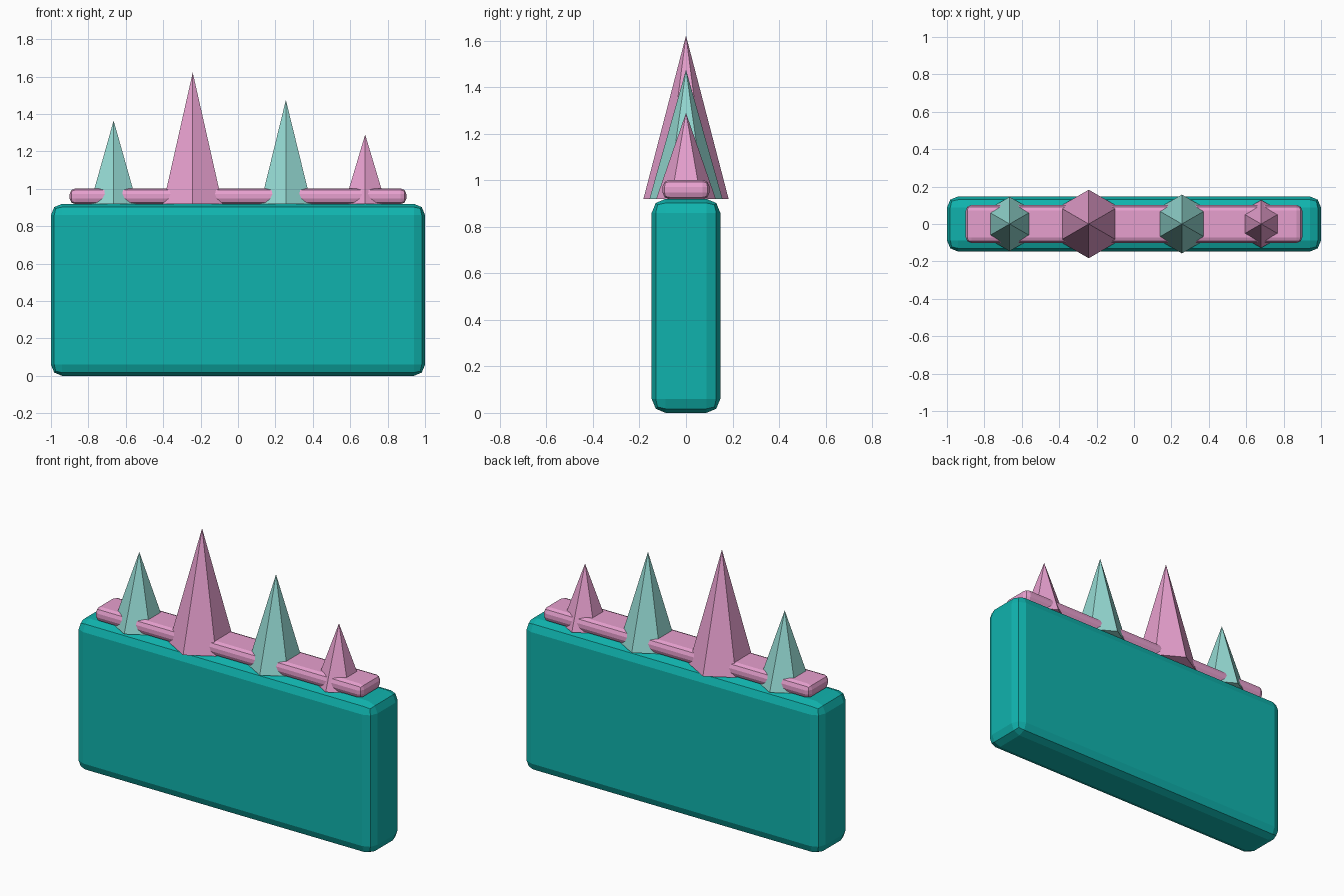
import bpy
import math

if "Cube" in bpy.data.objects:
    bpy.data.objects.remove(bpy.data.objects["Cube"])


def material(name, rgb):
    mat = bpy.data.materials.new(name)
    mat.diffuse_color = (*rgb, 1.0)
    mat.use_nodes = True
    mat.node_tree.nodes["Principled BSDF"].inputs["Base Color"].default_value = mat.diffuse_color
    return mat


teal = material("teal", (0.005, 0.45, 0.42))
mint = material("mint", (0.30, 0.70, 0.65))
pink = material("pink", (0.80, 0.35, 0.62))


def bevelled_box(name, width, depth, z0, z1, bevel, mat):
    bpy.ops.mesh.primitive_cube_add(size=1, location=(0, 0, (z0 + z1) / 2))
    obj = bpy.context.object
    obj.name = name
    obj.scale = (width, depth, z1 - z0)
    bpy.ops.object.transform_apply(location=False, rotation=False, scale=True)
    mod = obj.modifiers.new("bevel", 'BEVEL')
    mod.width = bevel
    mod.segments = 2
    obj.data.materials.append(mat)


def spike(name, x, radius, tip, mat, base=0.92):
    # six-sided cone with corners pointing front and back
    bpy.ops.mesh.primitive_cone_add(vertices=6, radius1=radius, radius2=0,
                                    depth=tip - base,
                                    location=(x, 0, (base + tip) / 2))
    obj = bpy.context.object
    obj.name = name
    # make sure a corner lies on the y axis
    corner = max(obj.data.vertices, key=lambda v: v.co.y).co
    if abs(corner.x) > 1e-4:
        obj.rotation_euler.z = math.radians(30)
    obj.data.materials.append(mat)


# wall slab and the rail along its top
bevelled_box("wall_slab", 2.0, 0.295, 0.0, 0.92, 0.06, teal)
bevelled_box("top_rail", 1.8, 0.202, 0.918, 1.002, 0.03, pink)

# row of spikes: x, radius, tip height, colour
for i, (x, r, tip, mat) in enumerate([(-0.665, 0.145, 1.365, mint),
                                      (-0.242, 0.183, 1.622, pink),
                                      (0.256, 0.157, 1.475, mint),
                                      (0.68, 0.128, 1.29, pink)]):
    spike(f"spike_{i + 1}", x, r, tip, mat)
